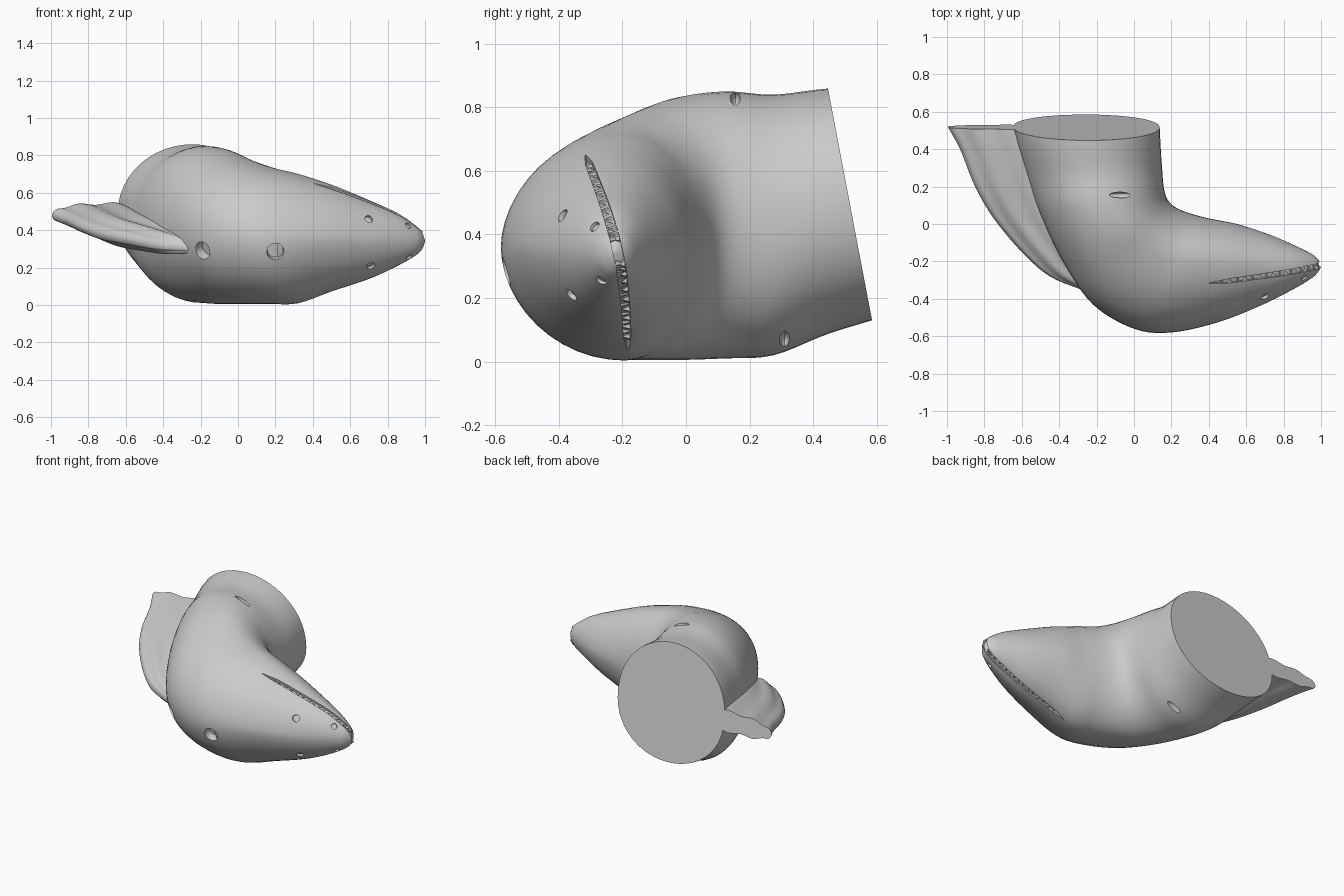
import bpy, bmesh, math
from mathutils import Vector, Matrix
from mathutils.bvhtree import BVHTree

cube = bpy.data.objects.get("Cube")
if cube:
    bpy.data.objects.remove(cube, do_unlink=True)

skin = bpy.data.materials.new("light_grey")
skin.use_nodes = True
skin.diffuse_color = (0.6, 0.6, 0.6, 1)
skin.node_tree.nodes["Principled BSDF"].inputs["Base Color"].default_value = (0.6, 0.6, 0.6, 1)

# Slanted plane that ends both body and fin at the back
BACK_POINT = Vector((0, 0.515, 0.5))
BACK_NORMAL = Vector((0, 1, 0.19)).normalized()


def make_object(name, bm):
    bmesh.ops.recalc_face_normals(bm, faces=bm.faces)
    mesh = bpy.data.meshes.new(name)
    bm.to_mesh(mesh)
    bm.free()
    mesh.materials.append(skin)
    obj = bpy.data.objects.new(name, mesh)
    bpy.context.collection.objects.link(obj)
    return obj


def spline(rows, steps):
    """Smooth curve through rows of section values."""
    out = []
    for i in range(len(rows) - 1):
        a, b, c, d = (rows[min(max(i + k, 0), len(rows) - 1)] for k in (-1, 0, 1, 2))
        for s in range(steps):
            t = s / steps
            out.append([q + 0.5 * t * (r - p + t * (2 * p - 5 * q + 4 * r - w + t * (3 * (q - r) + w - p)))
                        for p, q, r, w in zip(a, b, c, d)])
    return out + [rows[-1]]


def loft(name, rows, sides=48, steps=5, scale=1.0, pleat=0.0, cut=True):
    """Skin sections of outer x, y, inner x, y, bottom, top, ridge position and sharpness."""
    bm = bmesh.new()
    rings = []
    for ox, oy, ix, iy, low, high, ridge, sharp in spline(rows, steps):
        outer, inner = Vector((ox, oy, 0)), Vector((ix, iy, 0))
        mid = outer.lerp(inner, ridge)
        ring = []
        for k in range(sides):
            a = math.tau * k / sides
            c, s = math.cos(a) * scale, math.sin(a)
            s = math.copysign(abs(s) ** sharp, s) * scale
            p = mid + (inner - mid) * c if c > 0 else mid + (outer - mid) * -c
            p.z = (low + high) / 2 + (high - low) / 2 * s * (1 + pleat * math.cos(9 * a))
            ring.append(bm.verts.new(p))
        rings.append(ring)
    for r, q in zip(rings, rings[1:]):
        for k in range(sides):
            n = (k + 1) % sides
            bm.faces.new((r[k], r[n], q[n], q[k]))
    bm.faces.new(rings[0])
    bm.faces.new(rings[-1])
    if cut:
        geom = bm.verts[:] + bm.edges[:] + bm.faces[:]
        res = bmesh.ops.bisect_plane(bm, geom=geom, plane_co=BACK_POINT,
                                     plane_no=BACK_NORMAL, clear_outer=True)
        edges = [e for e in res["geom_cut"] if isinstance(e, bmesh.types.BMEdge)]
        bmesh.ops.holes_fill(bm, edges=edges, sides=0)
    return make_object(name, bm)


def smooth(obj, angle=35):
    bpy.ops.object.select_all(action='DESELECT')
    obj.select_set(True)
    bpy.context.view_layer.objects.active = obj
    bpy.ops.object.shade_smooth_by_angle(angle=math.radians(angle))


def carve(obj, cutter):
    mod = obj.modifiers.new("cut", 'BOOLEAN')
    mod.operation, mod.solver, mod.object = 'DIFFERENCE', 'EXACT', cutter
    bpy.ops.object.select_all(action='DESELECT')
    bpy.context.view_layer.objects.active = obj
    obj.select_set(True)
    bpy.ops.object.modifier_apply(modifier=mod.name)
    bpy.data.objects.remove(cutter, do_unlink=True)


# Body: thick neck bending into a tapered head
neck = [
    (-0.68, 0.68, 0.13, 0.70, 0.16, 0.87, 0.5, 0.92),
    (-0.63, 0.45, 0.14, 0.46, 0.09, 0.86, 0.5, 0.92),
    (-0.57, 0.25, 0.15, 0.30, 0.02, 0.84, 0.5, 0.92),
    (-0.50, 0.05, 0.16, 0.19, 0.01, 0.85, 0.5, 0.95),
    (-0.38, -0.20, 0.18, 0.13, 0.005, 0.83, 0.53, 1),
    (-0.22, -0.43, 0.22, 0.09, 0.005, 0.78, 0.6, 1),
    (0.00, -0.56, 0.29, 0.06, 0.005, 0.735, 0.62, 1.05),
]
head = [
    (0.20, -0.58, 0.40, 0.03, 0.01, 0.70, 0.62, 1.1),
    (0.45, -0.525, 0.55, 0.00, 0.075, 0.64, 0.58, 1.2),
    (0.68, -0.435, 0.72, -0.055, 0.14, 0.56, 0.54, 1.2),
    (0.85, -0.35, 0.86, -0.115, 0.21, 0.49, 0.5, 1.1),
    (0.95, -0.29, 0.95, -0.16, 0.265, 0.425, 0.5, 1),
    (0.985, -0.255, 0.985, -0.19, 0.30, 0.39, 0.5, 1),
    (1.0, -0.23, 1.0, -0.22, 0.34, 0.35, 0.5, 1),
]
body = loft("body", neck + head)
bm = bmesh.new()
bm.from_mesh(body.data)
surface = BVHTree.FromBMesh(bm)
bm.free()

# Mouth: thin wedge slot, with a lining just under the skin
TILT = -0.22


def mouth_point(x, z):
    return Vector((x, -0.215 - 0.06 * (1 - x) + TILT * (z - 0.35), z))


bm = bmesh.new()
corners = []
for z in (-0.5, 1.2):
    for x, gap in ((0.40, 0.001), (0.5, 0.012), (1.1, 0.017)):
        for side in (-1, 1):
            corners.append(bm.verts.new(mouth_point(x, z) + Vector((0, side * gap, 0))))
bmesh.ops.convex_hull(bm, input=corners)
carve(body, make_object("mouth_cutter", bm))
lining = loft("mouth_lining", head, scale=0.93, cut=False)
lining.scale.x = 0.99

# Teeth: alternating little cones inside the slot
bm = bmesh.new()
for sign in (-1, 1):
    for i in range(20):
        x = 0.47 + 0.505 * math.sin(i / 19 * math.pi / 2)
        ray = Vector((0, TILT, 1)) * sign
        hit = surface.ray_cast(mouth_point(x, 0.35 + sign), -ray.normalized())[0]
        if hit is None:
            continue
        point = hit - ray * 0.017
        way = 1 if i % 2 else -1
        turn = Vector((0, 0, 1)).rotation_difference(Vector((0, way, 0))).to_matrix().to_4x4()
        bmesh.ops.create_cone(bm, cap_ends=True, segments=6, radius1=0.014, radius2=0.002,
                              depth=0.03, matrix=Matrix.Translation(point) @ turn)
make_object("teeth", bm)

# Eye sockets, nostrils and round back holes, sunk along the surface normal
pits = [(0.70, 0.46, 0.025), (0.71, 0.21, 0.025), (0.91, 0.425, 0.02), (0.915, 0.255, 0.02),
        (0.20, 0.285, 0.052), (-0.19, 0.29, 0.055)]
for x, z, radius in pits:
    hit, normal, _, _ = surface.ray_cast(Vector((x, -2, z)), Vector((0, 1, 0)))
    if hit is None:
        continue
    turn = Vector((0, 0, 1)).rotation_difference(normal).to_matrix().to_4x4()
    bm = bmesh.new()
    bmesh.ops.create_cone(bm, cap_ends=True, segments=12, radius1=radius * 0.8, radius2=radius,
                          depth=radius * 2, matrix=Matrix.Translation(hit) @ turn)
    carve(body, make_object("pit_cutter", bm))

# Short slits on the two flanks of the neck
for x, y, start in ((-0.07, 0.155, 2), (-0.05, 0.31, -2)):
    hit = surface.ray_cast(Vector((x, y, start)), Vector((0, 0, -start)))[0]
    bm = bmesh.new()
    bmesh.ops.create_uvsphere(bm, u_segments=16, v_segments=8, radius=1,
                              matrix=Matrix.Translation(hit) @ Matrix.Diagonal((0.075, 0.016, 0.03, 1)))
    carve(body, make_object("slit_cutter", bm))
smooth(body)
smooth(lining)

# Pleated fin sweeping back from the outer side of the bend
fin = loft("back_fin", [
    (-0.27, -0.355, -0.18, -0.34, 0.28, 0.33, 0.5, 1),
    (-0.45, -0.28, -0.15, -0.28, 0.27, 0.38, 0.5, 1),
    (-0.60, -0.15, -0.20, -0.15, 0.285, 0.42, 0.5, 1),
    (-0.75, 0.03, -0.30, 0.03, 0.31, 0.46, 0.5, 1),
    (-0.85, 0.20, -0.35, 0.20, 0.345, 0.495, 0.5, 1),
    (-0.93, 0.40, -0.40, 0.40, 0.385, 0.53, 0.5, 0.9),
    (-1.00, 0.53, -0.45, 0.53, 0.42, 0.545, 0.5, 0.8),
    (-1.05, 0.65, -0.50, 0.65, 0.43, 0.55, 0.5, 0.8),
], sides=54, pleat=0.12)
smooth(fin, 50)
